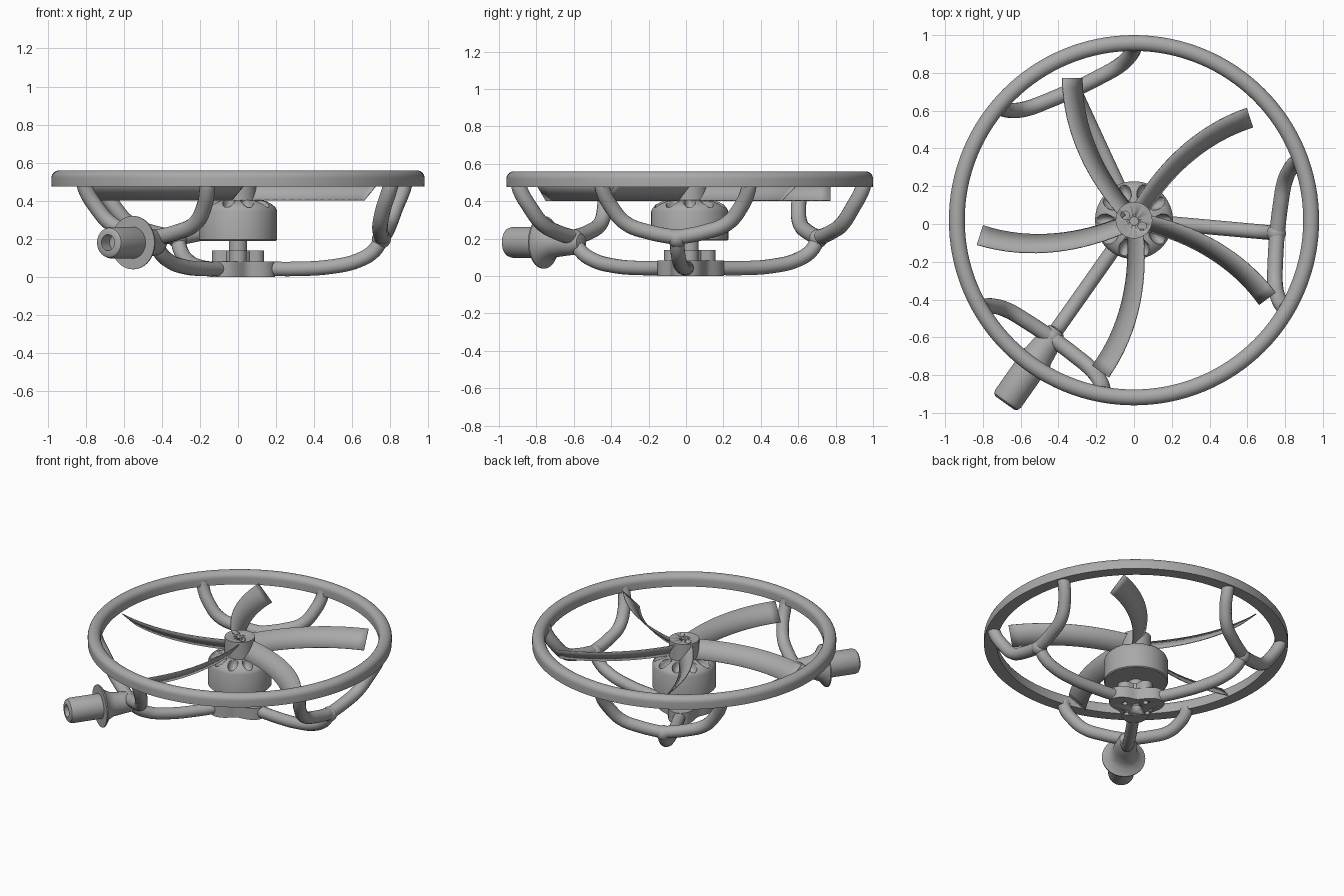
import bpy, bmesh, math
from math import sin, cos, pi, radians
from mathutils import Vector, Matrix

cube = bpy.data.objects.get("Cube")
if cube:
    bpy.data.objects.remove(cube, do_unlink=True)

grey = bpy.data.materials.new("plain grey")
grey.use_nodes = True
GREY = (0.4, 0.4, 0.4, 1)
grey.diffuse_color = GREY
grey.node_tree.nodes["Principled BSDF"].inputs["Base Color"].default_value = GREY

HUB = Vector((0, 0.02, 0))
ARM_ANGLES = [radians(-5.2 + 120 * i) for i in range(3)]


def activate(ob):
    bpy.ops.object.select_all(action='DESELECT')
    ob.select_set(True)
    bpy.context.view_layer.objects.active = ob


def finish(name, bm, matrix=None, smooth=True):
    """Turn a bmesh into a shaded object placed about the hub axis."""
    bmesh.ops.recalc_face_normals(bm, faces=bm.faces)
    bm.transform(Matrix.Translation(HUB) @ (matrix or Matrix()))
    mesh = bpy.data.meshes.new(name)
    bm.to_mesh(mesh)
    bm.free()
    mesh.materials.append(grey)
    ob = bpy.data.objects.new(name, mesh)
    bpy.context.collection.objects.link(ob)
    if smooth:
        activate(ob)
        bpy.ops.object.shade_smooth_by_angle(angle=radians(35))
    return ob


def lathe(name, profile, steps=64, closed=False, matrix=None):
    bm = bmesh.new()
    verts = [bm.verts.new((r, 0, z)) for r, z in profile]
    edges = [bm.edges.new(p) for p in zip(verts, verts[1:])]
    if closed:
        edges.append(bm.edges.new((verts[-1], verts[0])))
    bmesh.ops.spin(bm, geom=verts + edges, cent=(0, 0, 0), axis=(0, 0, 1),
                   angle=2 * pi, steps=steps, use_duplicate=False)
    bmesh.ops.remove_doubles(bm, verts=bm.verts, dist=0.0002)
    return finish(name, bm, matrix)


def prism(name, outline, z0, z1):
    bm = bmesh.new()
    face = bm.faces.new([bm.verts.new((x, y, z0)) for x, y in outline])
    top = bmesh.ops.extrude_face_region(bm, geom=[face])["geom"]
    bmesh.ops.translate(bm, vec=(0, 0, z1 - z0),
                        verts=[g for g in top if isinstance(g, bmesh.types.BMVert)])
    return finish(name, bm)


def cut(ob, cutters):
    """Subtract each cutter and discard it."""
    for c in cutters:
        activate(ob)
        mod = ob.modifiers.new("cut", 'BOOLEAN')
        mod.operation, mod.solver, mod.object = 'DIFFERENCE', 'EXACT', c
        bpy.ops.object.modifier_apply(modifier=mod.name)
        bpy.data.objects.remove(c, do_unlink=True)


def drill(x, y, r, z0, z1):
    return lathe("drill", [(0, z0), (r, z0), (r, z1), (0, z1)], 20,
                 matrix=Matrix.Translation((x, y, 0)))


def tube(name, points, radius, angle):
    """Round tube through points, turned about the hub axis."""
    cu = bpy.data.curves.new(name, 'CURVE')
    cu.dimensions = '3D'
    cu.bevel_depth, cu.bevel_resolution, cu.resolution_u = radius, 5, 6
    cu.use_fill_caps = True
    sp = cu.splines.new('BEZIER')
    sp.bezier_points.add(len(points) - 1)
    turn = Matrix.Rotation(angle, 4, 'Z')
    for bp, p in zip(sp.bezier_points, points):
        bp.co = HUB + turn @ Vector(p)
        bp.handle_left_type = bp.handle_right_type = 'AUTO'
    cu.materials.append(grey)
    ob = bpy.data.objects.new(name, cu)
    bpy.context.collection.objects.link(ob)
    activate(ob)
    bpy.ops.object.convert(target='MESH')
    bpy.ops.object.shade_smooth_by_angle(angle=radians(40))


# Guard ring: flat underside, rounded top
rounded = [(0.938 + 0.042 * cos(a), 0.52 + 0.04 * sin(a))
           for a in [pi * i / 12 for i in range(13)]]
lathe("guard_ring", [(0.979, 0.475)] + rounded + [(0.897, 0.475)], 128, True)

# Three support arms, each forking up to the ring
spine = [(0.1, 0, 0.045), (0.3, 0, 0.042), (0.5, 0, 0.055),
         (0.63, 0, 0.085), (0.715, 0, 0.135), (0.76, 0, 0.205)]
fork = [(0.76, 0, 0.205), (0.765, 0.15, 0.235), (0.775, 0.27, 0.28),
        (0.80, 0.345, 0.365), (0.835, 0.39, 0.46), (0.845, 0.395, 0.5)]
for i, ang in enumerate(ARM_ANGLES):
    tube(f"support_arm_{i + 1}", spine, 0.039, ang)
    for side, s in (("left", 1), ("right", -1)):
        tube(f"fork_{side}_{i + 1}", [(u, v * s, z) for u, v, z in fork], 0.041, ang)
    lathe(f"fork_joint_{i + 1}",
          [(0.05 * sin(pi * k / 12), -0.05 * cos(pi * k / 12)) for k in range(13)], 24,
          matrix=Matrix.Rotation(ang, 4, 'Z') @ Matrix.Translation((0.757, 0, 0.2)))

# Base plate: soft triangle with mounting holes
outline = []
for k in range(72):
    a = 2 * pi * k / 72
    r = 0.155 + 0.04 * cos(3 * (a - ARM_ANGLES[0]))
    outline.append((r * cos(a), r * sin(a)))
plate = prism("base_plate", outline, 0, 0.082)
holes = [drill(0, 0, 0.035, -0.05, 0.06)]
for k in range(4):
    a = pi / 2 * k
    holes.append(drill(0.095 * cos(a), 0.095 * sin(a), 0.018, -0.05, 0.06))
cut(plate, holes)

# Cross shaped motor mount
for name, dx, dy in (("mount_bar_across", 1, 0), ("mount_bar_along", 0, 1)):
    bar = []
    for k in range(24):
        a = 2 * pi * (k + 0.5) / 24
        e = 0.092 if cos(a) > 0 else -0.092
        u, v = e + 0.046 * cos(a), 0.046 * sin(a)
        bar.append((u * dx - v * dy, u * dy + v * dx))
    prism(name, bar, 0.08, 0.14)
lathe("mount_boss", [(0, 0.08), (0.075, 0.08), (0.075, 0.14), (0, 0.14)], 40)
lathe("motor_shaft", [(0, 0.13), (0.048, 0.13), (0.048, 0.2), (0, 0.2)], 32)

# Motor bell with cooling slots in its shoulder
bell = lathe("motor_bell", [(0, 0.19), (0.2, 0.19), (0.206, 0.196), (0.206, 0.345),
                            (0.198, 0.364), (0.182, 0.381), (0.155, 0.396),
                            (0.12, 0.405), (0, 0.405)])
slots = []
for k in range(10):
    ball = [(sin(pi * j / 10), -cos(pi * j / 10)) for j in range(11)]
    place = (Matrix.Rotation(2 * pi * k / 10, 4, 'Z') @ Matrix.Translation((0.155, 0, 0.395))
             @ Matrix.Rotation(radians(35), 4, 'Y') @ Matrix.Diagonal((0.05, 0.032, 0.05, 1)))
    slots.append(lathe("slot_cutter", ball, 16, matrix=place))
cut(bell, slots)

# Propeller hub with three pin holes
hub = lathe("propeller_hub", [(0, 0.4), (0.097, 0.4), (0.097, 0.525), (0, 0.525)], 48)
cut(hub, [drill(x, y, 0.022, 0.48, 0.56)
          for x, y in ((-0.046, 0.026), (0, -0.004), (0.044, -0.032))])


# Five swept, pitched blades
def sweep(r):
    a = radians(131 - 13.5 * (r - 0.1) / 0.72 - 4 * ((r - 0.1) / 0.72) ** 2)
    return Vector((r * cos(a), r * sin(a), 0))


for b in range(5):
    bm = bmesh.new()
    rows = []
    for i in range(17):
        t = i / 16
        r = 0.05 + 0.77 * t
        along = (sweep(r + 0.01) - sweep(r - 0.01)).normalized()
        across = Vector((-along.y, along.x, 0))
        half = 0.042 + 0.011 * t
        rows.append([bm.verts.new(sweep(r) + across * half * s + Vector((0, 0, 0.457 + 0.053 * s)))
                     for s in (-1, 0, 1)])
    for p, q in zip(rows, rows[1:]):
        for j in range(2):
            bm.faces.new((p[j], q[j], q[j + 1], p[j + 1]))
    blade = finish(f"blade_{b + 1}", bm, Matrix.Rotation(2 * pi * b / 5, 4, 'Z'))
    blade.modifiers.new("thickness", 'SOLIDIFY').thickness = 0.006
    blade.modifiers["thickness"].offset = 0

# Grip: neck, flared collar and hollow-ended handle
grip = [(0, 0.70), (0.045, 0.71), (0.066, 0.75), (0.073, 0.82), (0.08, 0.88), (0.1, 0.92),
        (0.14, 0.952), (0.14, 0.96), (0.083, 0.96), (0.083, 1.155), (0.077, 1.175),
        (0.062, 1.185), (0.042, 1.185), (0.042, 1.11), (0, 1.11)]
lathe("grip", grip, 48, matrix=Matrix.Translation((0, 0, 0.18))
      @ Matrix.Rotation(ARM_ANGLES[2], 4, 'Z') @ Matrix.Rotation(pi / 2, 4, 'Y'))
